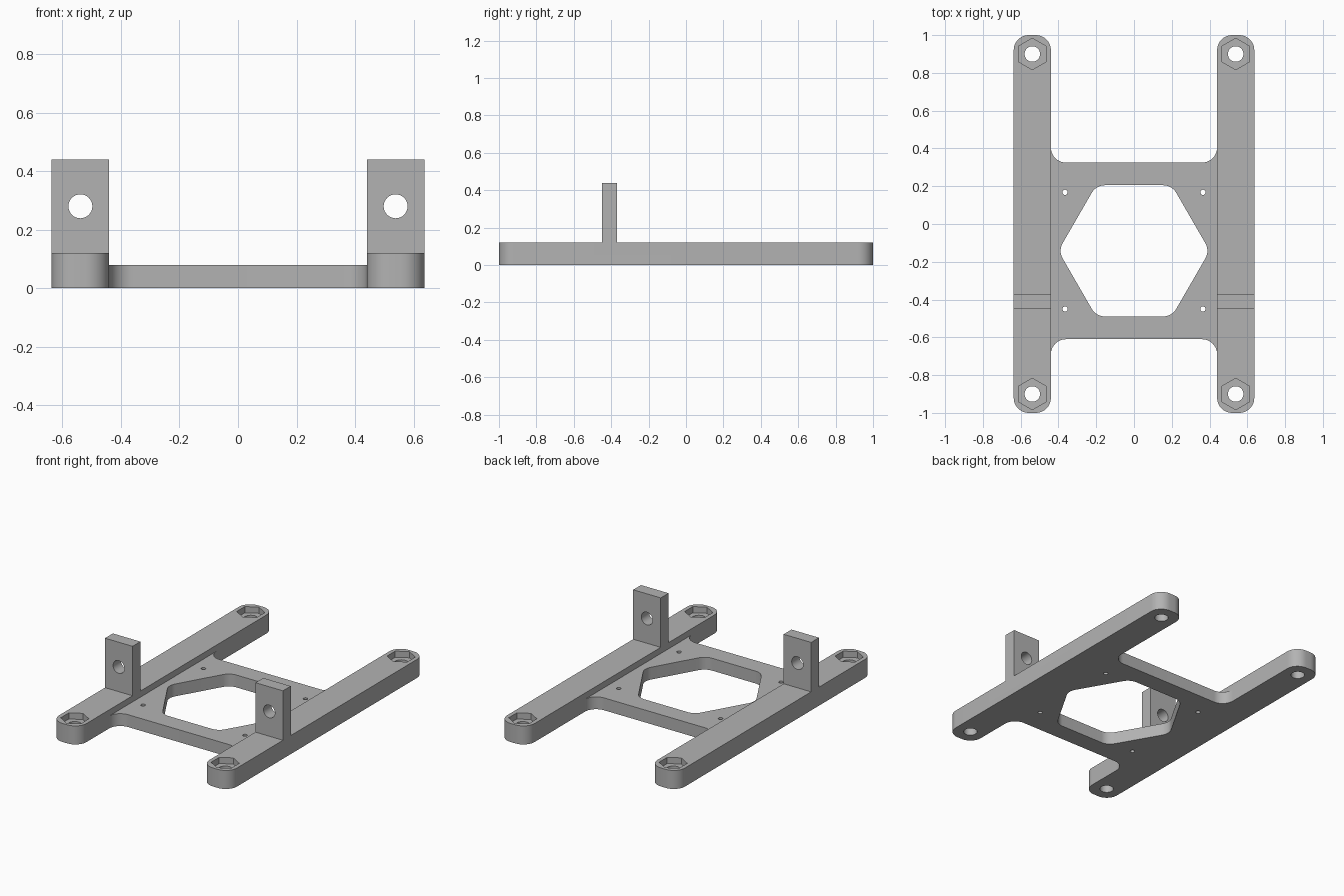
import bpy, bmesh
from math import sin, cos, pi, radians
from mathutils import Vector

cube = bpy.data.objects.get("Cube")
if cube:
    bpy.data.objects.remove(cube, do_unlink=True)

grey = bpy.data.materials.new("plain grey")
grey.use_nodes = True
grey.diffuse_color = (0.45, 0.45, 0.45, 1)
grey.node_tree.nodes["Principled BSDF"].inputs["Base Color"].default_value = grey.diffuse_color

RAIL_IN, RAIL_OUT, RAIL_H = 0.44, 0.637, 0.12
RAIL_MID = (RAIL_IN + RAIL_OUT) / 2
PLATE_FRONT, PLATE_BACK, PLATE_H = -0.61, 0.325, 0.08
FILLET = 0.08


def rounded(points, radius, steps=10):
    """Round every corner of a convex anticlockwise outline."""
    out = []
    for i, p in enumerate(points):
        p = Vector(p)
        a = (Vector(points[i - 1]) - p).normalized()
        b = (Vector(points[(i + 1) % len(points)]) - p).normalized()
        half = a.angle(b) / 2
        centre = p + (a + b).normalized() * radius / sin(half)
        start = Vector((a.y, -a.x))
        if start.dot(p - centre) < 0:
            start = -start
        sweep = pi - 2 * half
        for k in range(steps + 1):
            t = sweep * k / steps
            turned = Vector((start.x * cos(t) - start.y * sin(t),
                             start.x * sin(t) + start.y * cos(t)))
            out.append(centre + turned * radius)
    return out


def ring(x, y, radius, sides, turn=0):
    return [(x + radius * cos(turn + 2 * pi * i / sides),
             y + radius * sin(turn + 2 * pi * i / sides)) for i in range(sides)]


def rect(x0, x1, y0, y1):
    return [(x0, y0), (x1, y0), (x1, y1), (x0, y1)]


def prism(name, outline, low, high, upright=False):
    """Extrude an outline along z, or along y when upright."""
    bm = bmesh.new()
    place = (lambda p, h: (p[0], h, p[1])) if upright else (lambda p, h: (p[0], p[1], h))
    base = bm.faces.new([bm.verts.new(place(p, low)) for p in outline])
    grown = bmesh.ops.extrude_face_region(bm, geom=[base])["geom"]
    shift = place((0, 0), high - low)
    bmesh.ops.translate(bm, vec=shift, verts=[v for v in grown if isinstance(v, bmesh.types.BMVert)])
    bmesh.ops.recalc_face_normals(bm, faces=bm.faces)
    mesh = bpy.data.meshes.new(name)
    bm.to_mesh(mesh)
    bm.free()
    mesh.materials.append(grey)
    obj = bpy.data.objects.new(name, mesh)
    bpy.context.collection.objects.link(obj)
    return obj


def combine(target, tool, operation):
    """Apply a boolean and discard its tool."""
    bpy.context.view_layer.objects.active = target
    mod = target.modifiers.new("combine", "BOOLEAN")
    mod.operation, mod.solver, mod.object = operation, "EXACT", tool
    bpy.ops.object.modifier_apply(modifier=mod.name)
    bpy.data.objects.remove(tool, do_unlink=True)


# Centre plate, flaring into the rails with concave fillets
def flare(sx, y, sy):
    cx, cy = sx * (RAIL_IN - FILLET), y + sy * FILLET
    return [(cx + sx * FILLET * sin(t), cy - sy * FILLET * cos(t))
            for t in (pi / 2 * i / 10 for i in range(11))]


tuck = RAIL_IN + 0.05
outline = flare(-1, PLATE_FRONT, -1)[::-1] + flare(1, PLATE_FRONT, -1)
outline += [(tuck, PLATE_FRONT - FILLET), (tuck, PLATE_BACK + FILLET)]
outline += flare(1, PLATE_BACK, 1)[::-1] + flare(-1, PLATE_BACK, 1)
outline += [(-tuck, PLATE_BACK + FILLET), (-tuck, PLATE_FRONT - FILLET)]
frame = prism("mounting_frame", outline, 0, PLATE_H)

# Side rails and upright tabs
for s in (-1, 1):
    x0, x1 = sorted((s * RAIL_IN, s * RAIL_OUT))
    rail = prism("rail", rounded(rect(x0, x1, -1, 1), FILLET), 0, RAIL_H)
    tab = prism("tab", rect(x0, x1, -0.45, -0.37), 0.06, 0.44)
    combine(rail, tab, "UNION")
    combine(frame, rail, "UNION")

# Rounded hexagonal opening
opening = rounded(ring(0, -0.142, 0.401, 6), FILLET)
combine(frame, prism("opening", opening, -0.1, 0.2), "DIFFERENCE")

for s in (-1, 1):
    x = s * RAIL_MID
    # Bolt holes with hexagonal nut pockets at the rail ends
    for y in (-0.9, 0.9):
        combine(frame, prism("bolt_hole", ring(x, y, 0.041, 32), -0.1, 0.3), "DIFFERENCE")
        combine(frame, prism("nut_pocket", ring(x, y, 0.083, 6, pi / 2), 0.08, 0.3), "DIFFERENCE")
    # Small screw holes through the plate
    for y in (-0.45, 0.168):
        combine(frame, prism("screw_hole", ring(s * 0.365, y, 0.014, 16), -0.1, 0.2), "DIFFERENCE")
    # Cross hole through each tab
    combine(frame, prism("tab_hole", ring(x, 0.28, 0.041, 32), -0.6, -0.2, True), "DIFFERENCE")

bpy.ops.object.select_all(action="DESELECT")
frame.select_set(True)
bpy.context.view_layer.objects.active = frame
bpy.ops.object.shade_smooth_by_angle(angle=radians(30))
